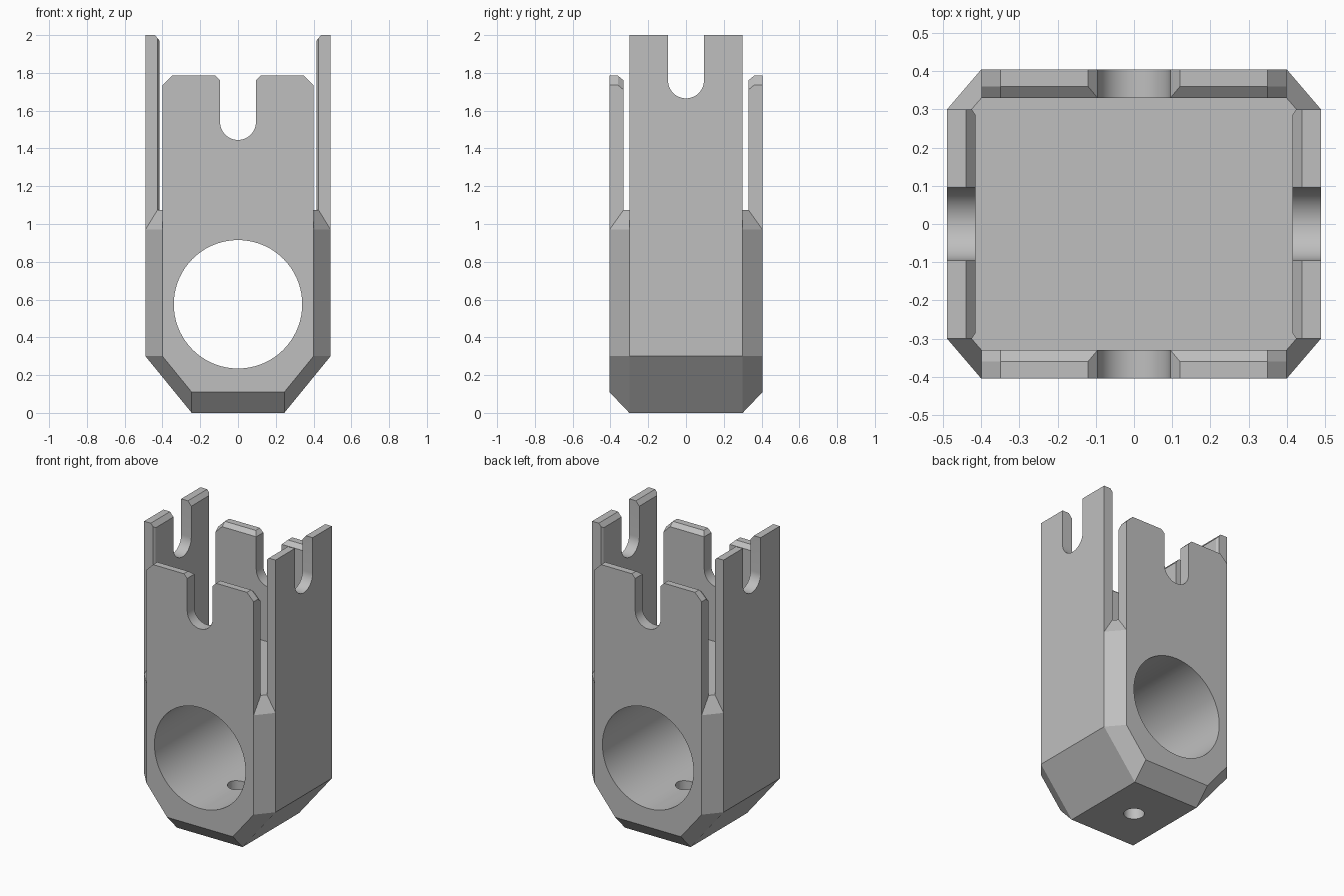
import bpy, bmesh, math

cube = bpy.data.objects.get("Cube")
if cube:
    bpy.data.objects.remove(cube, do_unlink=True)

grey = bpy.data.materials.new("matte grey")
grey.use_nodes = True
colour = (0.52, 0.52, 0.52, 1)
grey.diffuse_color = colour
grey.node_tree.nodes["Principled BSDF"].inputs["Base Color"].default_value = colour


def make_object(name, bm):
    bmesh.ops.recalc_face_normals(bm, faces=bm.faces)
    mesh = bpy.data.meshes.new(name)
    bm.to_mesh(mesh)
    bm.free()
    mesh.materials.append(grey)
    obj = bpy.data.objects.new(name, mesh)
    bpy.context.collection.objects.link(obj)
    return obj


def hull(name, points):
    """Convex solid around the points, with flat sides merged."""
    bm = bmesh.new()
    for p in set(points):
        bm.verts.new(p)
    bmesh.ops.convex_hull(bm, input=bm.verts)
    bmesh.ops.dissolve_limit(bm, angle_limit=0.01, verts=bm.verts, edges=bm.edges)
    return make_object(name, bm)


def prism(name, profile, axis, start, end):
    """Extrude a (u, v) profile along an axis."""
    place = {"x": lambda u, v, w: (w, u, v),
             "y": lambda u, v, w: (u, w, v),
             "z": lambda u, v, w: (u, v, w)}[axis]
    bm = bmesh.new()
    a = [bm.verts.new(place(u, v, start)) for u, v in profile]
    b = [bm.verts.new(place(u, v, end)) for u, v in profile]
    bm.faces.new(a)
    bm.faces.new(b)
    for i in range(len(a)):
        j = (i + 1) % len(a)
        bm.faces.new((a[i], a[j], b[j], b[i]))
    return make_object(name, bm)


def arc(radius, cz, begin, finish, steps):
    return [(radius * math.cos(t), cz + radius * math.sin(t))
            for t in (begin + (finish - begin) * i / steps for i in range(steps + 1))]


def combine(target, tool, operation):
    mod = target.modifiers.new(operation.lower(), "BOOLEAN")
    mod.operation = operation
    mod.solver = "EXACT"
    mod.object = tool
    bpy.context.view_layer.objects.active = target
    bpy.ops.object.modifier_apply(modifier=mod.name)
    bpy.data.objects.remove(tool, do_unlink=True)


def mirrored(points):
    return [(sx * x, sy * y, z) for x, y, z in points for sx in (1, -1) for sy in (1, -1)]


# Lower body: eight-sided block with a tapered foot and sloped corner tops
W, D, CW, CD = 0.49, 0.405, 0.40, 0.30
body = hull("clip_housing", mirrored([
    (0.245, CD, 0), (0.245, D, 0.11),
    (CW, D, 0.30), (W, CD, 0.30),
    (CW, D, 0.97), (W, CD, 0.97),
    (CW, 0.33, 1.075), (0.426, CD, 1.075)]))

# Front and back plates, then the taller side plates, bevelled inside the top
for s in (1, -1):
    outline = [(CW, 0.9), (CW, 1.735), (0.35, 1.785)]
    pts = [(m * x, s * y, z) for x, z in outline for m in (1, -1) for y in (D, 0.36)]
    pts += [(m * x, s * 0.33, z if z < 1 else z - 0.025) for x, z in outline for m in (1, -1)]
    combine(body, hull("end_plate", pts), "UNION")

    pts = [(s * x, m * y, z) for m in (1, -1) for x, y, z in (
        (W, CD, 0.9), (0.425, CD, 0.9), (0.415, 0.285, 0.9),
        (0.415, 0.285, 1.97), (0.425, CD, 1.982), (0.44, CD, 2), (W, CD, 2))]
    combine(body, hull("side_plate", pts), "UNION")

# Round-bottomed slots: flared mouth front to back, straight mouth side to side
R = 0.095
flared = ([(-0.195, 1.86), (-R, 1.76)] + arc(R, 1.54, math.pi, 2 * math.pi, 24)
          + [(R, 1.76), (0.195, 1.86)])
straight = [(-R, 2.1)] + arc(R, 1.76, math.pi, 2 * math.pi, 24) + [(R, 2.1)]
combine(body, prism("end_slot", flared, "y", -1, 1), "DIFFERENCE")
combine(body, prism("side_slot", straight, "x", -1, 1), "DIFFERENCE")

# Large cross bore and small drain hole in the foot
bore = arc(0.34, 0.575, 0, 2 * math.pi, 72)[:-1]
drain = arc(0.064, 0, 0, 2 * math.pi, 32)[:-1]
combine(body, prism("cross_bore", bore, "y", -1, 1), "DIFFERENCE")
combine(body, prism("drain_hole", drain, "z", -0.2, 0.5), "DIFFERENCE")

for face in body.data.polygons:
    face.material_index = 0
bpy.ops.object.select_all(action="DESELECT")
body.select_set(True)
bpy.context.view_layer.objects.active = body
bpy.ops.object.shade_smooth_by_angle(angle=math.radians(20))
